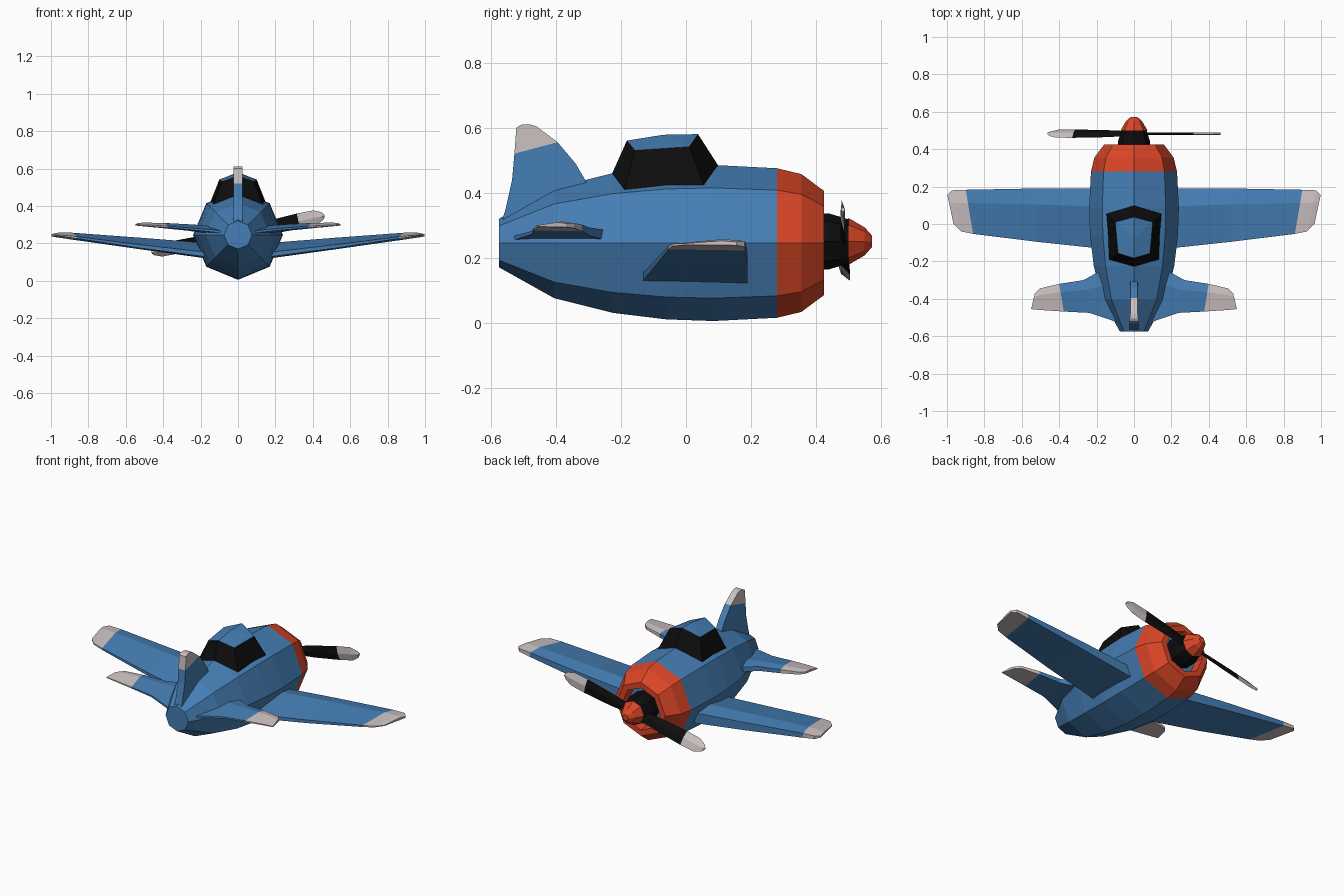
import bpy, bmesh
from math import sin, cos, pi, radians
from mathutils import Matrix, Vector

cube = bpy.data.objects.get("Cube")
if cube:
    bpy.data.objects.remove(cube, do_unlink=True)


def material(name, rgb):
    m = bpy.data.materials.new(name)
    m.use_nodes = True
    m.diffuse_color = (*rgb, 1)
    bsdf = next(n for n in m.node_tree.nodes if n.type == 'BSDF_PRINCIPLED')
    bsdf.inputs["Base Color"].default_value = (*rgb, 1)
    return m


BLUE = material("sky blue", (0.06, 0.21, 0.46))
RED = material("orange red", (0.70, 0.06, 0.02))
WHITE = material("warm white", (0.60, 0.53, 0.53))
BLACK = material("black", (0.004, 0.004, 0.004))


def loft(name, sections, mats, mirror=False, caps=None):
    """Skin a row of equal-sized sections; mats has one material per span."""
    bm = bmesh.new()
    rings = [[bm.verts.new(p) for p in s] for s in sections]
    slots = list(dict.fromkeys(mats))
    n = len(rings[0])
    for a, b, mat in zip(rings, rings[1:], mats):
        for i in range(n):
            f = bm.faces.new((a[i], a[(i + 1) % n], b[(i + 1) % n], b[i]))
            f.material_index = slots.index(mat)
    for ring, mat in ((rings[0], mats[0]), (rings[-1], mats[-1])):
        bm.faces.new(ring).material_index = slots.index(mat)
    bmesh.ops.recalc_face_normals(bm, faces=bm.faces)
    mesh = bpy.data.meshes.new(name)
    bm.to_mesh(mesh)
    bm.free()
    for m in slots:
        mesh.materials.append(m)
    ob = bpy.data.objects.new(name, mesh)
    bpy.context.collection.objects.link(ob)
    if mirror:
        ob.modifiers.new("mirror", 'MIRROR')
    return ob


def octagon(y, r, z):
    return [(r * sin(i * pi / 4), y, z + r * cos(i * pi / 4)) for i in range(8)]


# Fuselage with red cowling and a recessed nose opening
hull = [(-0.575, 0.075), (-0.405, 0.17), (-0.225, 0.215), (-0.06, 0.235), (0.085, 0.24),
        (0.28, 0.23), (0.355, 0.212), (0.425, 0.16), (0.425, 0.125), (0.37, 0.12), (0.37, 0.03)]
loft("fuselage", [octagon(y, r, 0.245) for y, r in hull],
     [BLUE] * 5 + [RED] * 4 + [BLUE])

# Propeller hub and spinner
hub = [(0.36, 0.088), (0.44, 0.086), (0.5, 0.068)]
loft("propeller_hub", [octagon(y, r, 0.25) for y, r in hub], [BLACK] * 2)
cone = [(0.5, 0.072), (0.55, 0.043), (0.572, 0.018)]
loft("spinner", [octagon(y, r, 0.25) for y, r in cone], [RED] * 2)


# Propeller blades: lofted along x, pitched, then swung about the hub
def blade(name, swing, pitch):
    spans = [(0.03, 0.025), (0.16, 0.036), (0.33, 0.042), (0.42, 0.04), (0.46, 0.022), (0.472, 0.008)]
    secs = [[(x, 0, w), (x, 0.007, 0), (x, 0, -w), (x, -0.007, 0)] for x, w in spans]
    ob = loft(name, secs, [BLACK] * 2 + [WHITE] * 3)
    ob.data.transform(Matrix.Translation((0, 0.483, 0.25)) @ Matrix.Rotation(radians(-swing), 4, 'Y')
                      @ Matrix.Rotation(radians(pitch), 4, 'X'))


blade("propeller_blade_left", 12, 6)
blade("propeller_blade_right", 192, -32)


# Wings and tailplane: flat underside, crest near the leading edge
def aerofoil(xl, xt, yl, yt, zb, zt):
    t = zt - zb
    return [(xt, yt, zb + 0.1 * t), (xt, yt, zb + 0.4 * t),
            (xl * 0.7 + xt * 0.3, yl * 0.7 + yt * 0.3, zt),
            (xl, yl, zb + 0.75 * t), (xl, yl, zb)]


wing = [(0.10, 0.10, 0.19, -0.14, 0.11, 0.197),
        (0.52, 0.52, 0.19, -0.095, 0.168, 0.23),
        (0.90, 0.86, 0.183, -0.053, 0.222, 0.257),
        (0.975, 0.925, 0.18, -0.04, 0.233, 0.257),
        (0.998, 0.965, 0.155, 0.0, 0.238, 0.252)]
loft("wings", [aerofoil(*s) for s in wing], [BLUE] * 2 + [WHITE] * 2, mirror=True)

tail = [(0.06, 0.06, -0.18, -0.545, 0.245, 0.285),
        (0.18, 0.12, -0.25, -0.515, 0.255, 0.295),
        (0.27, 0.24, -0.30, -0.475, 0.268, 0.302),
        (0.40, 0.375, -0.32, -0.468, 0.281, 0.309),
        (0.505, 0.50, -0.345, -0.46, 0.291, 0.311),
        (0.53, 0.55, -0.37, -0.455, 0.294, 0.309)]
loft("tailplane", [aerofoil(*s) for s in tail], [BLUE] * 3 + [WHITE] * 2, mirror=True)

# Upright fin: trailing y, z then leading y, z
fin = [(-0.57, 0.30, -0.27, 0.38), (-0.555, 0.35, -0.305, 0.43), (-0.535, 0.44, -0.34, 0.49),
       (-0.528, 0.52, -0.395, 0.555), (-0.522, 0.60, -0.46, 0.604), (-0.505, 0.61, -0.48, 0.61)]
loft("tail_fin", [[(-0.023, yt, zt), (0.023, yt, zt), (0.02, yl, zl), (-0.02, yl, zl)]
                  for yt, zt, yl, zl in fin], [BLUE] * 3 + [WHITE] * 2)

# Canopy: black window band under a ridged blue roof
base = [(0, 0.10, 0.482), (0.147, 0.055, 0.422), (0.133, -0.19, 0.408), (0, -0.23, 0.453)]
roof = [(0, 0.037, 0.58), (0.10, 0.01, 0.541), (0.085, -0.157, 0.53), (0, -0.182, 0.56)]


def hexagon(half):
    return half + [(-x, y, z) for x, y, z in half[2:0:-1]]


canopy = loft("canopy", [hexagon(base), hexagon(roof)], [BLACK])
canopy.data.materials.append(BLUE)
bm = bmesh.new()
bm.from_mesh(canopy.data)
cap = max(bm.faces, key=lambda f: f.calc_center_median().z)
cap.material_index = 1
ridge = bmesh.ops.poke(bm, faces=[cap])["verts"][0]
ridge.co = Vector((0, -0.07, 0.578))
bm.to_mesh(canopy.data)
bm.free()
